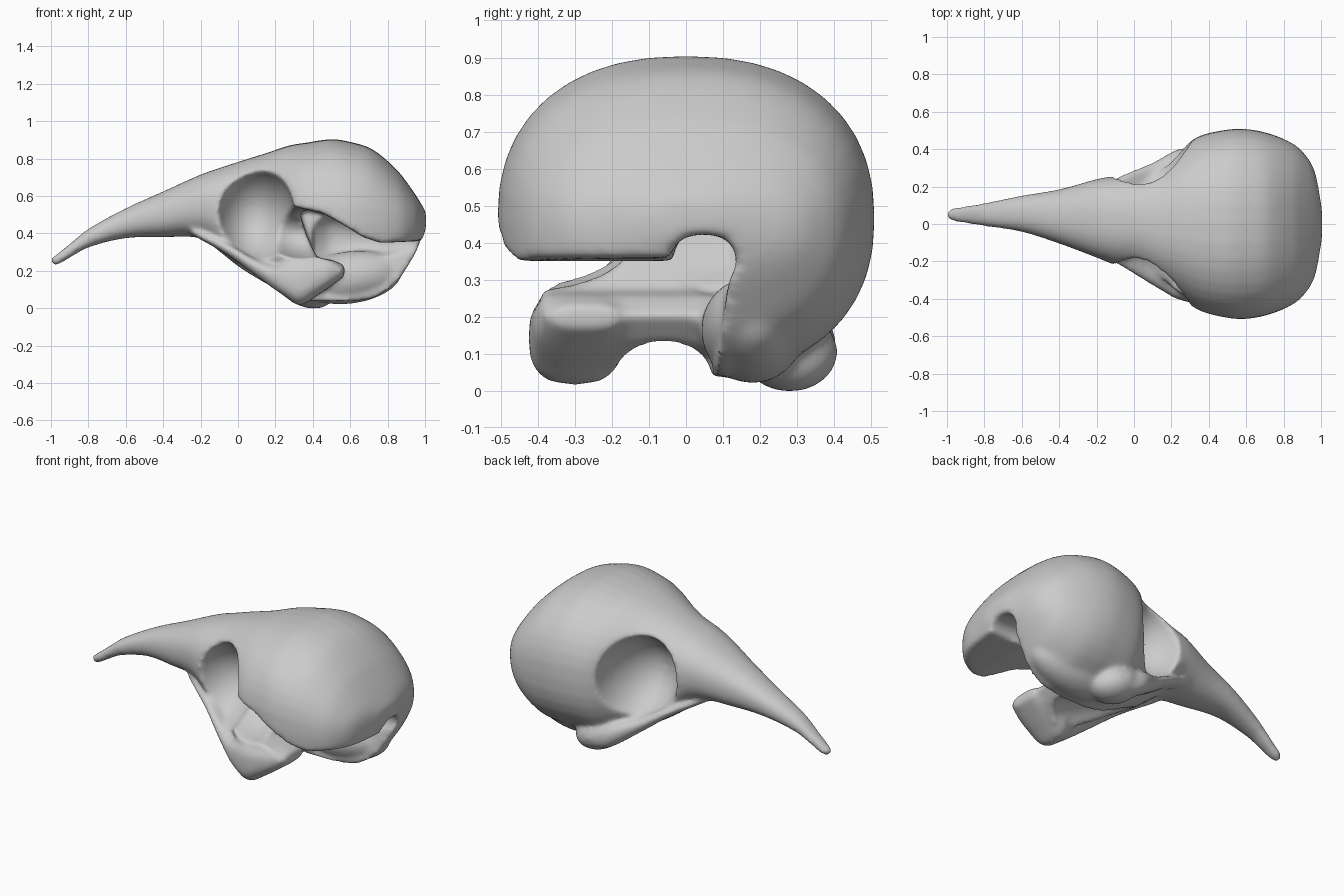
import bpy, bmesh, math
from mathutils import Vector, Matrix

cube = bpy.data.objects.get("Cube")
if cube:
    bpy.data.objects.remove(cube, do_unlink=True)

bone = bpy.data.materials.new("grey_bone")
bone.use_nodes = True
GREY = (0.6, 0.6, 0.6, 1)
bone.diffuse_color = GREY
bone.node_tree.nodes["Principled BSDF"].inputs["Base Color"].default_value = GREY


def make(name, bm):
    bmesh.ops.recalc_face_normals(bm, faces=bm.faces)
    mesh = bpy.data.meshes.new(name)
    bm.to_mesh(mesh)
    bm.free()
    ob = bpy.data.objects.new(name, mesh)
    bpy.context.collection.objects.link(ob)
    return ob


def ellipsoid(name, centre, radii, tilt=0):
    bm = bmesh.new()
    m = (Matrix.Translation(centre) @ Matrix.Rotation(math.radians(tilt), 4, "Y")
         @ Matrix.Diagonal((*radii, 1)))
    bmesh.ops.create_uvsphere(bm, u_segments=32, v_segments=20, radius=1, matrix=m)
    return make(name, bm)


def bridge(bm, rings):
    for a, b in zip(rings, rings[1:]):
        for i in range(len(a)):
            j = (i + 1) % len(a)
            bm.faces.new((a[i], a[j], b[j], b[i]))
    bm.faces.new(rings[0])
    bm.faces.new(rings[-1])


def smooth_sections(sections, steps=4):
    """Add in-between sections with a cubic whose slopes follow the neighbours."""
    def slope(i, k):
        a, b = sections[max(i - 1, 0)], sections[min(i + 1, len(sections) - 1)]
        return (b[k] - a[k]) / (b[0] - a[0])
    out = []
    for i, (p, q) in enumerate(zip(sections, sections[1:])):
        w = q[0] - p[0]
        for s in range(steps):
            t = s / steps
            h = t * t * (3 - 2 * t)
            out.append([p[k] + h * (q[k] - p[k])
                        + w * t * (1 - t) * ((1 - t) * slope(i, k) - t * slope(i + 1, k))
                        for k in range(5)])
    return out + [sections[-1]]


def loft(name, sections, sides=40, power=2.3):
    """Superellipse rings across x: x, centre y, half width, bottom, top."""
    bm = bmesh.new()
    rings = []
    for x, cy, hw, zb, zt in smooth_sections(sections):
        ring = []
        for k in range(sides):
            t = 2 * math.pi * k / sides
            c, s = math.cos(t), math.sin(t)
            y = cy + hw * math.copysign(abs(c) ** (2 / power), c)
            z = (zb + zt) / 2 + (zt - zb) / 2 * math.copysign(abs(s) ** (2 / power), s)
            ring.append(bm.verts.new((x, y, z)))
        rings.append(ring)
    bridge(bm, rings)
    return make(name, bm)


def prism(name, outline, y0, inner):
    """Side outline pushed from y0 to a depth that depends on height."""
    bm = bmesh.new()
    near = [bm.verts.new((x, y0, z)) for x, z in outline]
    far = [bm.verts.new((x, inner(z), z)) for x, z in outline]
    bridge(bm, [near, far])
    return make(name, bm)


def combine(ob, other, operation):
    mod = ob.modifiers.new(operation, "BOOLEAN")
    mod.operation, mod.solver, mod.object = operation, "EXACT", other
    bake(ob)
    bpy.data.objects.remove(other, do_unlink=True)


def bake(ob):
    bpy.context.view_layer.update()
    deps = bpy.context.evaluated_depsgraph_get()
    mesh = bpy.data.meshes.new_from_object(ob.evaluated_get(deps))
    ob.modifiers.clear()
    ob.data = mesh


# Beak, brow and braincase as one long form
skull = loft("skull", [
    (-1.0, .05, .02, .235, .265), (-.97, .05, .035, .225, .285),
    (-.9, .05, .047, .265, .34), (-.8, .05, .062, .32, .42),
    (-.6, .055, .097, .37, .53), (-.4, .04, .145, .375, .62),
    (-.2, .03, .21, .37, .71), (-.1, .02, .24, .30, .745),
    (0, .02, .27, .22, .778), (.15, 0, .345, .12, .825),
    (.28, 0, .43, .05, .868), (.36, 0, .475, .03, .88), (.5, 0, .505, .03, .9),
    (.6, 0, .508, .03, .885), (.72, 0, .485, .045, .845),
    (.85, 0, .43, .13, .735), (.92, 0, .365, .23, .645),
    (.97, 0, .27, .32, .57), (1.005, 0, .08, .41, .51)])

# Broken opening under the right side of the braincase, with its side trimmed
gap = prism("gap_cutter", [
    (.42, .27), (.37, .38), (.33, .5), (.36, .525), (.45, .505), (.55, .45), (.67, .375),
    (.76, .345), (1.1, .36), (1.1, -.1), (.36, -.1), (.36, .02), (.5, .13),
    (.56, .2), (.5, .25)], -.8, lambda z: .05 + .22 * max(z, 0))
trim = prism("trim_cutter", [(.2, -.1), (.7, -.1), (.7, .34), (.2, .34)], -.8,
             lambda z: -.39)
# Inside of the braincase, running out at the back
hollow = loft("hollow_cutter", [
    (.4, .07, .1, .26, .48), (.5, .1, .14, .25, .5), (.7, .1, .13, .27, .45),
    (.9, .05, .09, .28, .42), (1.1, .05, .09, .28, .42)])
for cutter in (gap, trim, hollow):
    combine(skull, cutter, "DIFFERENCE")

# Eye sockets, the open rear of the right one, and the arched palate
for side in (-1, 1):
    socket = ellipsoid("socket_cutter", (.08, side * .42 + .01, .5), (.22, .36, .27))
    combine(skull, socket, "DIFFERENCE")
rear = ellipsoid("rear_cutter", (.3, -.44, .4), (.22, .3, .135), 12)
combine(skull, rear, "DIFFERENCE")
palate = ellipsoid("palate_cutter", (.3, -.06, .025), (.42, .14, .17), 20)
combine(skull, palate, "DIFFERENCE")

# Cheek bars running back under the sockets
for side in (-1, 1):
    bar = loft("cheek_bar", [
        (-.25, side * .1 + .02, .05, .39, .43), (-.05, side * .19 + .015, .065, .275, .34),
        (.1, side * .26, .07, .165, .255), (.25, side * .335, .07, .06, .2),
        (.36, side * .335, .06, .02, .14)], 20)
    combine(skull, bar, "UNION")

# Right jaw joint, left jaw knob, and the left rim of the opening
joint = loft("right_joint", [
    (.2, -.32, .07, .1, .22), (.26, -.31, .1, .05, .25), (.33, -.3, .125, .01, .262),
    (.42, -.29, .13, .06, .26), (.5, -.28, .125, .115, .255), (.57, -.27, .09, .165, .225)],
    24, 2.8)
knob = ellipsoid("left_knob", (.37, .28, .1), (.15, .13, .1), 20)
rim = ellipsoid("left_rim", (.6, .18, .16), (.28, .14, .14), -8)
for part in (joint, knob, rim):
    combine(skull, part, "UNION")

# Melt the parts into one bony surface
remesh = skull.modifiers.new("remesh", "REMESH")
remesh.mode, remesh.voxel_size = "VOXEL", .012
soften = skull.modifiers.new("soften", "SMOOTH")
soften.factor, soften.iterations = .5, 18
bake(skull)
skull.data.materials.clear()
skull.data.materials.append(bone)

# Stand on the ground
low = min(v.co.z for v in skull.data.vertices)
skull.data.transform(Matrix.Translation(Vector((0, 0, -low))))
for p in skull.data.polygons:
    p.use_smooth = True
    p.material_index = 0
